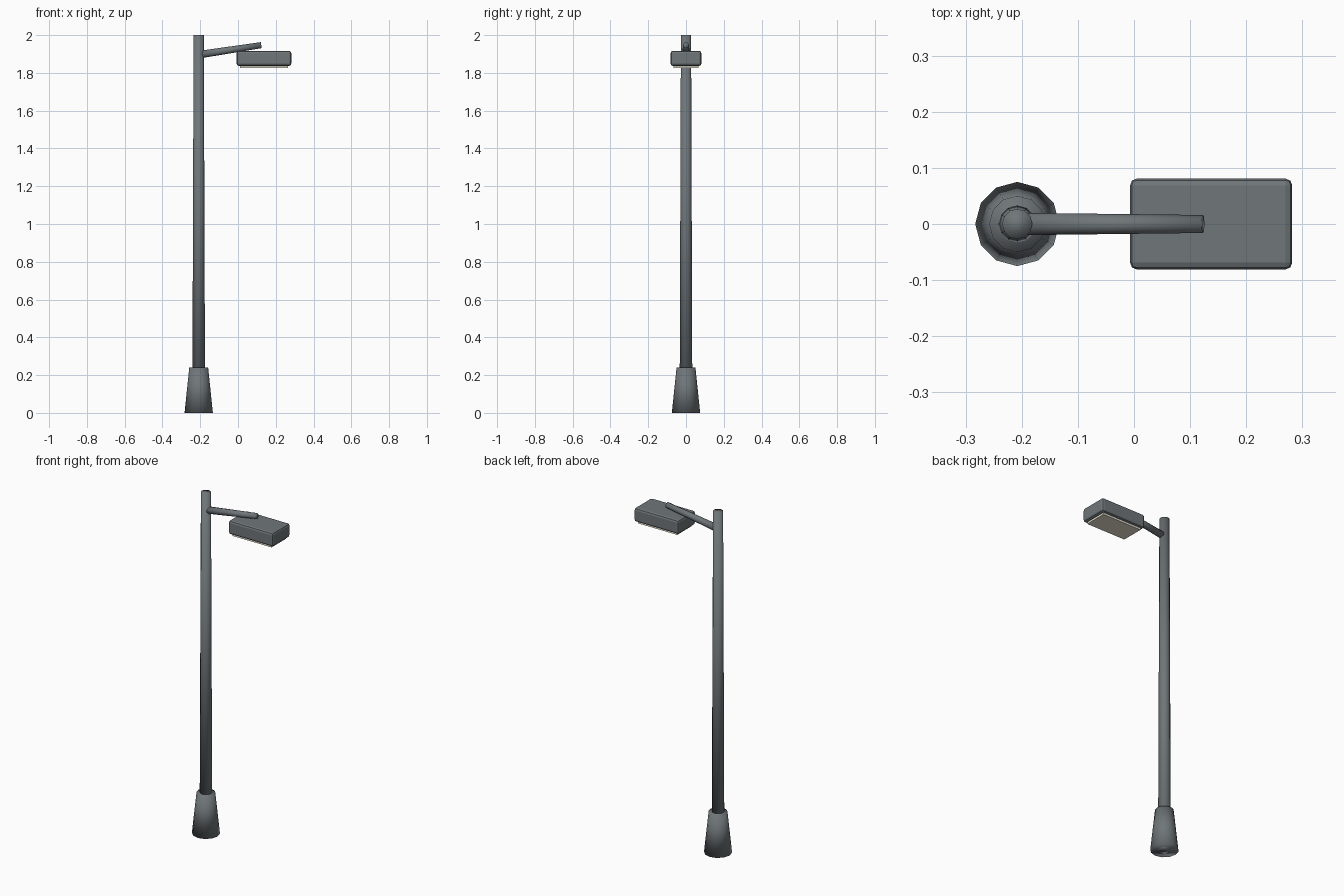
import bpy, math
from mathutils import Vector

if "Cube" in bpy.data.objects:
    bpy.data.objects.remove(bpy.data.objects["Cube"])

POLE_X = -0.208


def material(name, color):
    m = bpy.data.materials.new(name)
    m.diffuse_color = color
    m.use_nodes = True
    m.node_tree.nodes["Principled BSDF"].inputs["Base Color"].default_value = m.diffuse_color
    return m


metal = material("dark_grey_metal", (0.16, 0.18, 0.19, 1))
glass = material("warm_lens", (0.85, 0.8, 0.68, 1))


def tube(name, start, end, r1, r2, sides=12):
    """Tapered, softly shaded tube between two points."""
    a, b = Vector(start), Vector(end)
    bpy.ops.mesh.primitive_cone_add(
        vertices=sides, radius1=r1, radius2=r2, depth=(b - a).length,
        location=(a + b) / 2,
        rotation=(0, math.atan2(b.x - a.x, b.z - a.z), 0))
    ob = bpy.context.object
    ob.name = name
    ob.data.materials.append(metal)
    bpy.ops.object.shade_smooth()
    return ob


def box(name, lo, hi, mat, bevel=0.0):
    """Box between two corners, optionally with rounded edges."""
    lo, hi = Vector(lo), Vector(hi)
    bpy.ops.mesh.primitive_cube_add(size=1, location=(lo + hi) / 2)
    ob = bpy.context.object
    ob.name = name
    ob.scale = hi - lo
    bpy.ops.object.transform_apply(location=False, rotation=False, scale=True)
    ob.data.materials.append(mat)
    if bevel:
        mod = ob.modifiers.new("rounded_edges", 'BEVEL')
        mod.width = bevel
        mod.segments = 2
    return ob


# Flared foot and tapered pole
tube("pole_base", (POLE_X, 0, 0), (POLE_X, 0, 0.24), 0.075, 0.05)
tube("pole", (POLE_X, 0, 0), (POLE_X, 0, 2.0), 0.034, 0.027)

# Slightly rising arm
tube("arm", (POLE_X, 0, 1.896), (0.123, 0, 1.947), 0.02, 0.016)

# Lamp housing with the light panel underneath
box("lamp_head", (-0.007, -0.081, 1.837), (0.282, 0.081, 1.917), metal, 0.012)
box("lamp_lens", (0.011, -0.066, 1.826), (0.264, 0.066, 1.842), glass)
